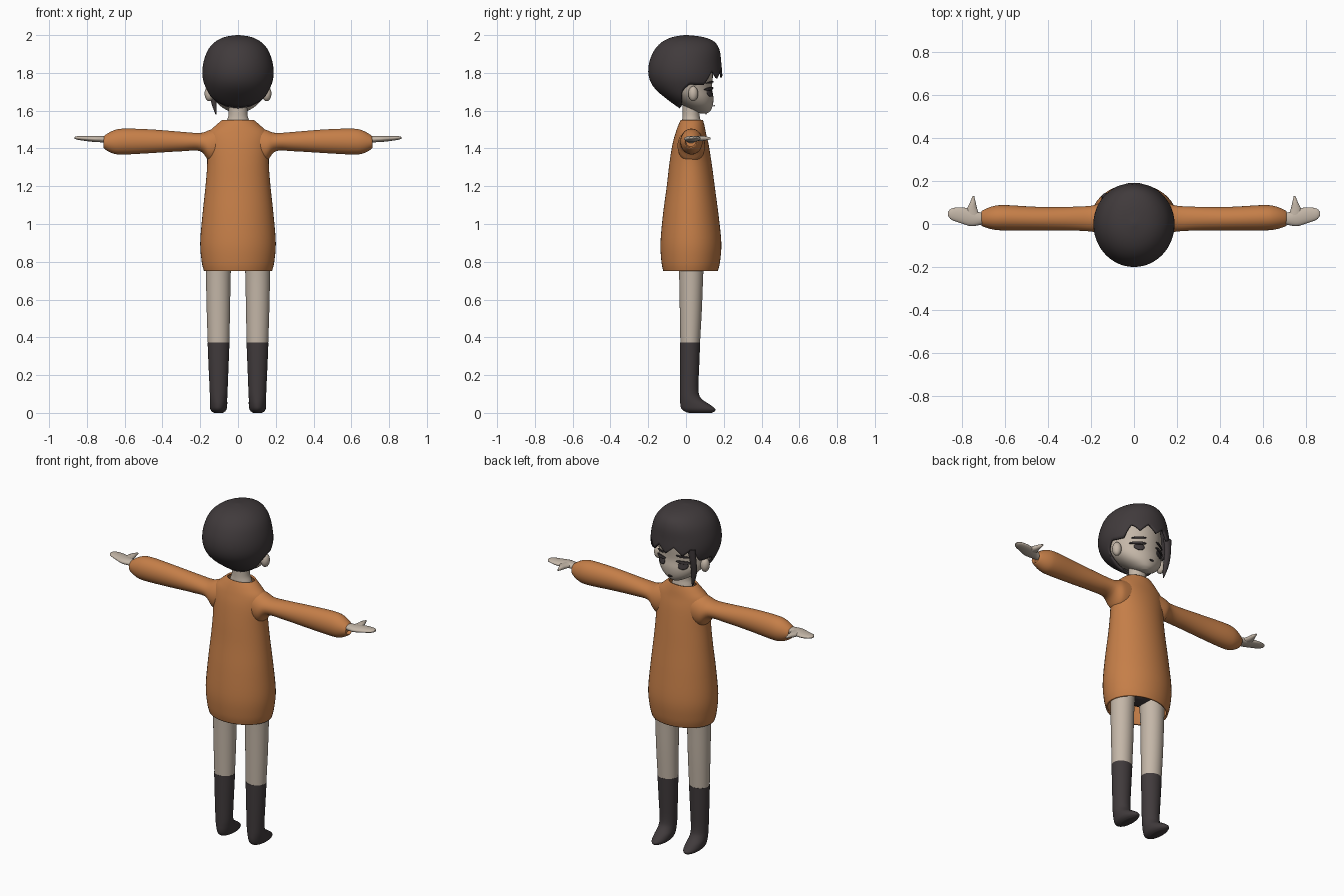
import bpy, bmesh
from math import sin, cos, pi, sqrt, radians

if "Cube" in bpy.data.objects:
    bpy.data.objects.remove(bpy.data.objects["Cube"])


def material(name, rgb):
    m = bpy.data.materials.new(name)
    m.use_nodes = True
    m.diffuse_color = (*rgb, 1)
    m.node_tree.nodes["Principled BSDF"].inputs["Base Color"].default_value = (*rgb, 1)
    return m


KNIT = material("orange knit", (0.56, 0.21, 0.065))
SKIN = material("pale skin", (0.55, 0.47, 0.39))
DARK = material("charcoal", (0.052, 0.043, 0.045))


def finish(name, bm, mat, mirror=False, thick=0, angle=50):
    """Turn a bmesh into a smooth shaded object."""
    bmesh.ops.recalc_face_normals(bm, faces=bm.faces)
    me = bpy.data.meshes.new(name)
    bm.to_mesh(me)
    bm.free()
    for p in me.polygons:
        p.use_smooth = True
    me.set_sharp_from_angle(angle=radians(angle))
    me.materials.append(mat)
    ob = bpy.data.objects.new(name, me)
    bpy.context.collection.objects.link(ob)
    if thick:
        mod = ob.modifiers.new("thickness", "SOLIDIFY")
        mod.thickness = thick
        mod.offset = -1
    if mirror:
        ob.modifiers.new("mirror", "MIRROR").use_mirror_merge = False
    return ob


def smooth(secs, steps=5):
    """Catmull-Rom interpolation through a list of sections."""
    out = []
    for i in range(len(secs) - 1):
        quad = (secs[max(i - 1, 0)], secs[i], secs[i + 1], secs[min(i + 2, len(secs) - 1)])
        for k in range(steps):
            t = k / steps
            out.append([b + t / 2 * (c - a + t * (2 * a - 5 * b + 4 * c - d + t * (3 * (b - c) + d - a)))
                        for a, b, c, d in zip(*quad)])
    return out + [list(secs[-1])]


def bridge(bm, rows):
    for r, s in zip(rows, rows[1:]):
        for i in range(len(r)):
            j = (i + 1) % len(r)
            bm.faces.new((r[i], r[j], s[j], s[i]))


def loft(name, secs, mat, axis="z", n=32, caps=True, **kw):
    """Oval sections (t, u0, u1, v0, v1) lofted along an axis."""
    bm = bmesh.new()
    rows = []
    for t, u0, u1, v0, v1 in smooth(secs):
        row = []
        for i in range(n):
            a = 2 * pi * i / n
            u = (u0 + u1) / 2 + (u1 - u0) / 2 * cos(a)
            v = (v0 + v1) / 2 + (v1 - v0) / 2 * sin(a)
            row.append(bm.verts.new({"z": (u, v, t), "x": (t, u, v), "y": (u, t, v)}[axis]))
        rows.append(row)
    bridge(bm, rows)
    if caps:
        bm.faces.new(rows[0])
        bm.faces.new(rows[-1])
    return finish(name, bm, mat, **kw)


# Sweater body and sleeves
loft("sweater", [
    (0.75, -.18, .18, -.12, .168), (0.80, -.192, .192, -.13, .18),
    (0.90, -.2, .2, -.135, .187), (1.05, -.188, .188, -.122, .172),
    (1.2, -.172, .172, -.102, .152), (1.32, -.163, .163, -.088, .136),
    (1.42, -.165, .165, -.072, .12), (1.48, -.158, .158, -.056, .106),
    (1.52, -.12, .12, -.042, .098), (1.55, -.085, .085, -.028, .09)],
    KNIT, n=48, caps=False, thick=0.01)
loft("sleeves", [
    (0.09, -.04, .1, 1.32, 1.515), (0.15, -.045, .1, 1.33, 1.498),
    (0.20, -.035, .085, 1.385, 1.482), (0.3, -.03, .08, 1.385, 1.488),
    (0.45, -.03, .08, 1.376, 1.5), (0.6, -.03, .088, 1.368, 1.505),
    (0.66, -.025, .082, 1.373, 1.495), (0.71, -.008, .06, 1.4, 1.465),
    (0.695, 0, .052, 1.41, 1.46)], KNIT, axis="x", mirror=True)

# Hands with thumbs
loft("hands", [
    (0.68, .005, .05, 1.425, 1.462), (0.72, -.005, .055, 1.432, 1.466),
    (0.76, -.01, .07, 1.434, 1.467), (0.81, .005, .078, 1.44, 1.466),
    (0.85, .02, .072, 1.446, 1.465), (0.866, .038, .056, 1.452, 1.46)],
    SKIN, axis="x", n=20, mirror=True)
loft("thumbs", [
    (0.03, .715, .785, 1.438, 1.466), (0.07, .73, .778, 1.438, 1.466),
    (0.1, .737, .764, 1.442, 1.465), (0.13, .744, .752, 1.448, 1.458)],
    SKIN, axis="y", n=14, mirror=True)

# Legs, socks and shorts
loft("legs", [
    (0.88, .025, .172, -.045, .1), (0.75, .038, .17, -.037, .092),
    (0.55, .042, .166, -.033, .084), (0.37, .046, .16, -.03, .074)],
    SKIN, mirror=True)
loft("socks", [
    (0.372, .045, .161, -.031, .075), (0.25, .05, .156, -.031, .07),
    (0.12, .055, .15, -.031, .066), (0.075, .057, .149, -.031, .082),
    (0.045, .057, .149, -.03, .125), (0.022, .06, .147, -.024, .154),
    (0.008, .068, .139, -.008, .152), (0, .08, .127, .015, .135)],
    DARK, mirror=True, angle=80)
loft("shorts", [
    (0.80, -.04, .04, -.01, .06), (0.83, -.15, .15, -.05, .105),
    (0.9, -.178, .178, -.065, .12), (1.0, -.165, .165, -.065, .12)], DARK)

# Neck and head
loft("neck", [
    (1.47, -.08, .08, -.03, .085), (1.54, -.062, .062, -.022, .078),
    (1.58, -.05, .05, -.018, .072), (1.66, -.05, .05, -.018, .072)], SKIN)
HEAD = [
    (1.586, -.02, .02, .075, .112), (1.60, -.055, .055, .03, .13),
    (1.63, -.1, .1, -.02, .142), (1.67, -.132, .132, -.075, .145),
    (1.72, -.148, .148, -.13, .138), (1.79, -.155, .155, -.165, .142),
    (1.86, -.15, .15, -.16, .14), (1.92, -.12, .12, -.12, .115),
    (1.96, -.05, .05, -.05, .05)]
loft("head", HEAD, SKIN, n=40, angle=80)

bm = bmesh.new()
bmesh.ops.create_uvsphere(bm, u_segments=16, v_segments=12, radius=1)
for v in bm.verts:
    v.co = (0.152 + v.co.x * .025, 0.038 + v.co.y * .026, 1.69 + v.co.z * .04)
finish("ears", bm, SKIN, mirror=True)


def at_height(secs, z):
    """Section of a dense list at height z."""
    for a, b in zip(secs, secs[1:]):
        lo, hi = min(a[0], b[0]), max(a[0], b[0])
        if lo <= z <= hi and hi > lo:
            t = (z - a[0]) / (b[0] - a[0])
            return [p + t * (q - p) for p, q in zip(a, b)]
    return secs[-1]


FACE = smooth(HEAD)


def decal(name, cx, cz, rx, rz, tilt=0, mirror=True):
    """Thin oval plate lying on the face."""
    bm = bmesh.new()
    rows = []
    for r in (1, .7, .35, .05):
        row = []
        for i in range(20):
            a = 2 * pi * i / 20
            x = cx + rx * r * cos(a)
            z = cz + rz * r * sin(a) + tilt * r * cos(a)
            _, _, hx, y0, y1 = at_height(FACE, z)
            y = (y0 + y1) / 2 + (y1 - y0) / 2 * sqrt(max(0, 1 - (x / hx) ** 2))
            row.append(bm.verts.new((x, y + .005, z)))
        rows.append(row)
    bridge(bm, rows)
    bm.faces.new(rows[-1])
    finish(name, bm, DARK, mirror=mirror, thick=0.006)


# Painted face
decal("eyes", 0.07, 1.695, .026, .021)
decal("lashes", 0.074, 1.716, .04, .008, -.004)
decal("brows", 0.07, 1.75, .036, .005, -.005)
decal("mouth", 0, 1.627, .014, .004, mirror=False)

# Hair shell: the hem height depends on the direction around the head
HAIR = smooth([
    (2.0, 0, .008, -.008, .008), (1.99, 0, .07, -.07, .09),
    (1.965, 0, .12, -.125, .15), (1.92, 0, .16, -.168, .178),
    (1.85, 0, .184, -.196, .187), (1.78, 0, .188, -.197, .192),
    (1.72, 0, .17, -.168, .18), (1.66, 0, .135, -.1, .15),
    (1.61, 0, .06, -.03, .1)])
HEM = [(0, 1.775), (40, 1.77), (58, 1.735), (72, 1.735), (84, 1.74), (98, 1.70), (106, 1.645), (125, 1.62), (181, 1.612)]
COLS, ROWS = 96, 24


def hem(i):
    deg = abs((i * 360 / COLS + 180) % 360 - 180)
    z = at_height(HEM, deg)[1]
    if deg < 62:
        z += .045 * (1 - abs((i % 8) / 4 - 1))
    return z


bm = bmesh.new()
rows = []
for k in range(ROWS + 1):
    s = 1 - cos(pi / 2 * k / ROWS)
    row = []
    for i in range(COLS):
        a = 2 * pi * i / COLS
        z = 2 - (2 - hem(i)) * s
        _, _, hx, back, front = at_height(HAIR, z)
        row.append(bm.verts.new((hx * sin(a), (front if cos(a) > 0 else -back) * cos(a), z)))
    rows.append(row)
bridge(bm, rows)
bm.faces.new(rows[0])
finish("hair", bm, DARK, thick=0.012, angle=60)

# Long loose strand at one temple
loft("hair_strand", [
    (1.81, -.15, -.1, .115, .145), (1.74, -.152, -.113, .108, .138),
    (1.68, -.15, -.115, .1, .128), (1.63, -.138, -.113, .098, .12),
    (1.58, -.119, -.114, .103, .109)], DARK, n=12)
